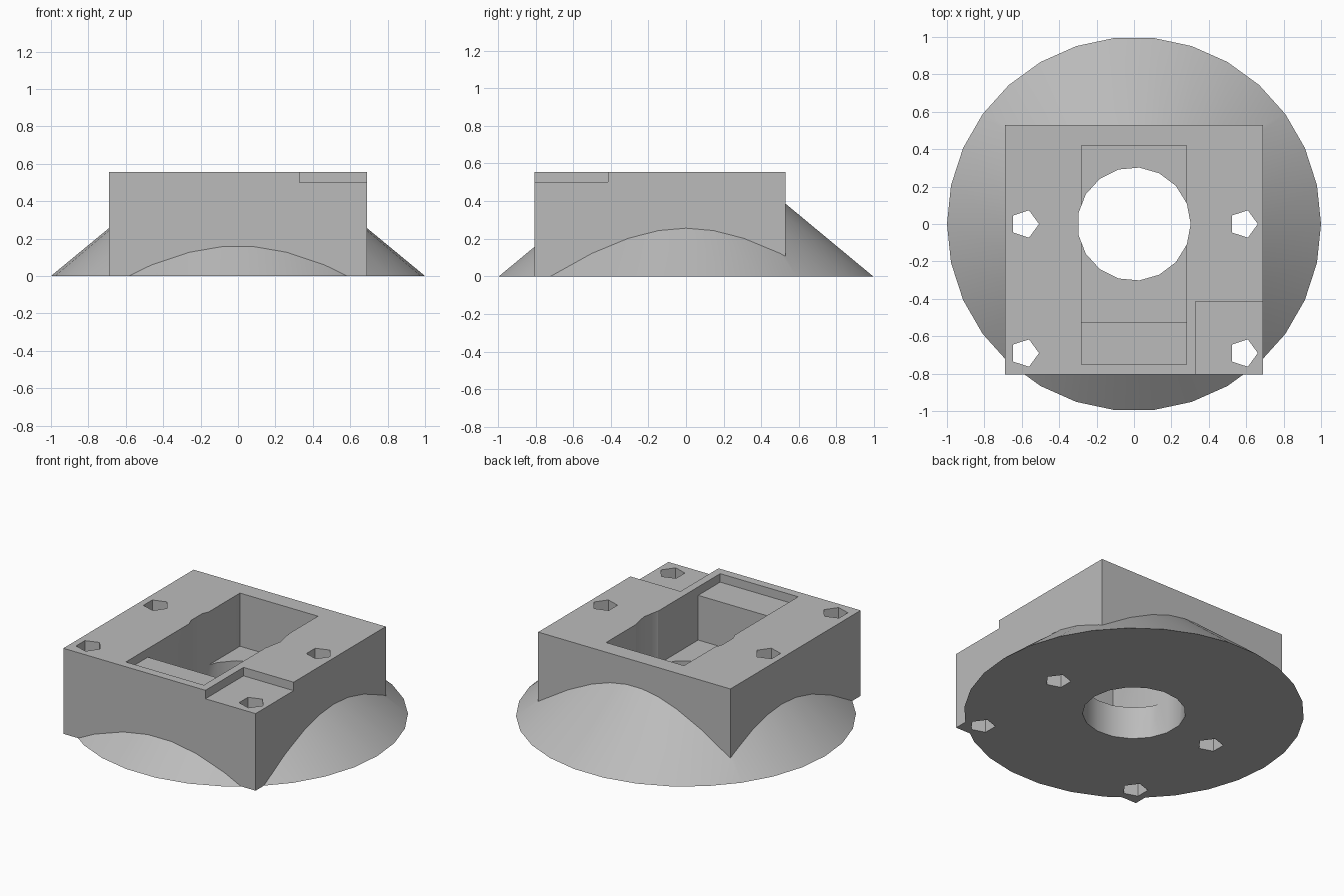
import bpy, bmesh
from math import cos, sin, pi

cube = bpy.data.objects.get("Cube")
if cube:
    bpy.data.objects.remove(cube, do_unlink=True)

grey = bpy.data.materials.new("plain grey")
grey.use_nodes = True
colour = (0.5, 0.5, 0.5, 1)
grey.diffuse_color = colour
grey.node_tree.nodes["Principled BSDF"].inputs["Base Color"].default_value = colour


def loft(name, low, high):
    """Closed solid between two matching loops of points."""
    bm = bmesh.new()
    a = [bm.verts.new(p) for p in low]
    b = [bm.verts.new(p) for p in high]
    bm.faces.new(a[::-1])
    bm.faces.new(b)
    n = len(a)
    for i in range(n):
        j = (i + 1) % n
        bm.faces.new((a[i], a[j], b[j], b[i]))
    mesh = bpy.data.meshes.new(name)
    bm.to_mesh(mesh)
    bm.free()
    mesh.materials.append(grey)
    ob = bpy.data.objects.new(name, mesh)
    bpy.context.scene.collection.objects.link(ob)
    return ob


def frustum(name, sides, r0, r1, z0, z1, x=0, y=0):
    def ring(r, z):
        return [(x + r * cos(2 * pi * i / sides), y + r * sin(2 * pi * i / sides), z)
                for i in range(sides)]
    return loft(name, ring(r0, z0), ring(r1, z1))


def box(name, x0, x1, y0, y1, z0, z1):
    def rect(z):
        return [(x0, y0, z), (x1, y0, z), (x1, y1, z), (x0, y1, z)]
    return loft(name, rect(z0), rect(z1))


def combine(target, other, operation):
    mod = target.modifiers.new(operation.lower(), 'BOOLEAN')
    mod.operation = operation
    mod.solver = 'EXACT'
    mod.object = other
    bpy.context.view_layer.objects.active = target
    bpy.ops.object.modifier_apply(modifier=mod.name)
    bpy.data.objects.remove(other, do_unlink=True)


# Square block merged with the flared round foot
TOP = 0.555
SLOPE = 0.825
body = box("mount_body", -0.69, 0.69, -0.805, 0.53, 0, TOP)
foot_top = 0.45
combine(body, frustum("foot", 30, 1, 1 - foot_top / SLOPE, 0, foot_top), 'UNION')

# Deep pocket, its shallow front ledge, and the corner notch
combine(body, box("pocket", -0.28, 0.28, -0.525, 0.42, 0.21, 1), 'DIFFERENCE')
combine(body, box("ledge", -0.28, 0.28, -0.75, -0.4, 0.5, 1), 'DIFFERENCE')
combine(body, box("notch", 0.33, 1, -1, -0.415, 0.5, 1), 'DIFFERENCE')

# Central bore
combine(body, frustum("bore", 17, 0.303, 0.303, -1, 1), 'DIFFERENCE')

# Four screw holes
for x in (-0.585, 0.585):
    for y in (0, -0.69):
        combine(body, frustum("screw_hole", 5, 0.077, 0.077, -1, 1, x, y), 'DIFFERENCE')

bpy.ops.object.select_all(action='DESELECT')
body.select_set(True)
bpy.context.view_layer.objects.active = body
bpy.ops.object.shade_smooth_by_angle(angle=pi / 6)
